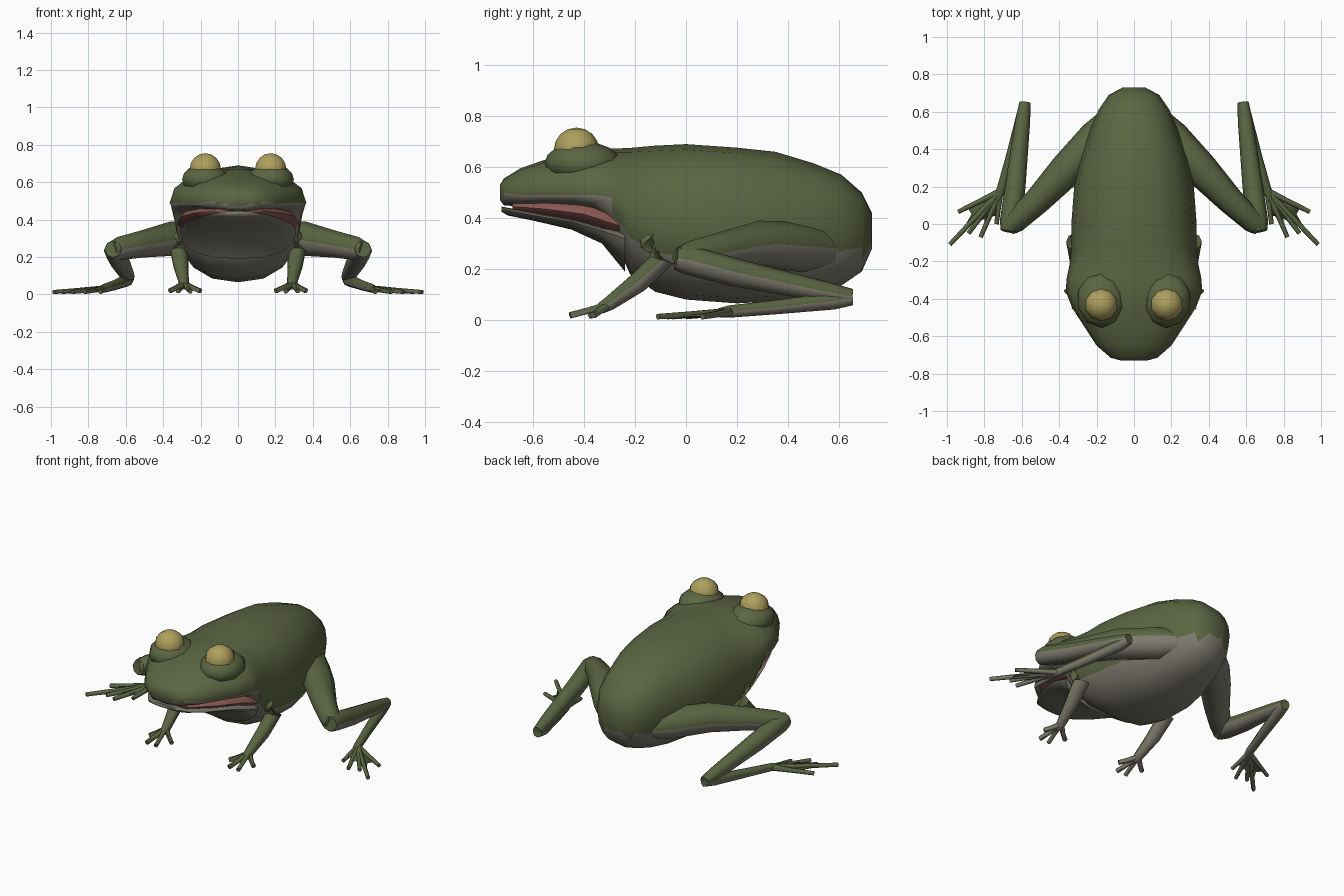
import bpy, bmesh
from math import cos, sin, pi, radians
from mathutils import Vector

if "Cube" in bpy.data.objects:
    bpy.data.objects.remove(bpy.data.objects["Cube"])


def material(name, rgb):
    m = bpy.data.materials.new(name)
    m.diffuse_color = (*rgb, 1)
    m.use_nodes = True
    m.node_tree.nodes["Principled BSDF"].inputs["Base Color"].default_value = m.diffuse_color
    return m


GREEN = material("olive_skin", (0.105, 0.13, 0.055))
PALE = material("pale_belly", (0.21, 0.2, 0.155))
PINK = material("mouth_pink", (0.26, 0.1, 0.085))
GOLD = material("eye_gold", (0.42, 0.35, 0.11))


def finish(name, bm, mats, mirror=False, smooth=40):
    """Turn a bmesh into an object; downward faces take the second material."""
    bmesh.ops.recalc_face_normals(bm, faces=bm.faces)
    bm.normal_update()
    if len(mats) > 1:
        for f in bm.faces:
            f.material_index = int(f.normal.z < -0.3)
    me = bpy.data.meshes.new(name)
    bm.to_mesh(me)
    bm.free()
    ob = bpy.data.objects.new(name, me)
    bpy.context.collection.objects.link(ob)
    for m in mats:
        me.materials.append(m)
    bpy.ops.object.select_all(action='DESELECT')
    ob.select_set(True)
    bpy.context.view_layer.objects.active = ob
    bpy.ops.object.shade_smooth_by_angle(angle=radians(smooth))
    if mirror:
        ob.modifiers.new("mirror", 'MIRROR').use_mirror_merge = False
    return ob


def skin(bm, rings):
    """Bridge rings of points and cap both ends."""
    vs = [[bm.verts.new(p) for p in r] for r in rings]
    n = len(vs[0])
    for a, b in zip(vs, vs[1:]):
        for i in range(n):
            bm.faces.new((a[i], a[(i + 1) % n], b[(i + 1) % n], b[i]))
    bm.faces.new(vs[0])
    bm.faces.new(vs[-1])


def loft(sections, n=16, power=0.88):
    """Sections along y: (y, half width, top z, bottom z, widest z)."""
    bm = bmesh.new()
    rings = []
    for y, w, zt, zb, zc in sections:
        ring = []
        for i in range(n):
            c, s = cos(2 * pi * i / n), sin(2 * pi * i / n)
            x = w * abs(c) ** power * (1 if c > 0 else -1)
            h = zt - zc if s > 0 else zb - zc
            ring.append((x, y, zc + h * abs(s) ** power))
        rings.append(ring)
    skin(bm, rings)
    return bm


def tube(bm, path, n=8):
    """Tapered limb through points (x, y, z, radius)."""
    pts = [Vector(p[:3]) for p in path]
    rings = []
    for i, p in enumerate(pts):
        d = (pts[min(i + 1, len(pts) - 1)] - pts[max(i - 1, 0)]).normalized()
        u = d.cross(Vector((0, 0, 1))).normalized()
        v = u.cross(d)
        r = path[i][3]
        rings.append([p + r * (u * cos(2 * pi * k / n) + v * sin(2 * pi * k / n))
                      for k in range(n)])
    skin(bm, rings)


# Body and upper head in one loft
finish("body", loft([
    (-0.73, 0.07, 0.53, 0.47, 0.50), (-0.715, 0.125, 0.555, 0.45, 0.50),
    (-0.65, 0.20, 0.595, 0.445, 0.49), (-0.55, 0.265, 0.63, 0.445, 0.49),
    (-0.45, 0.33, 0.655, 0.44, 0.49), (-0.36, 0.365, 0.67, 0.42, 0.49),
    (-0.29, 0.36, 0.672, 0.34, 0.48), (-0.22, 0.345, 0.675, 0.18, 0.43),
    (-0.12, 0.335, 0.684, 0.11, 0.38), (0, 0.335, 0.69, 0.08, 0.37),
    (0.2, 0.32, 0.676, 0.065, 0.36), (0.35, 0.285, 0.66, 0.073, 0.36),
    (0.5, 0.235, 0.615, 0.10, 0.37), (0.61, 0.19, 0.57, 0.135, 0.37),
    (0.69, 0.135, 0.50, 0.19, 0.36), (0.73, 0.06, 0.42, 0.28, 0.35)]),
    [GREEN, PALE], smooth=60)

# Lower jaw and the lining between the jaws
finish("lower_jaw", loft([
    (-0.725, 0.08, 0.445, 0.425, 0.437), (-0.70, 0.14, 0.44, 0.41, 0.43),
    (-0.6, 0.21, 0.425, 0.39, 0.41), (-0.45, 0.275, 0.40, 0.355, 0.385),
    (-0.33, 0.31, 0.37, 0.30, 0.35), (-0.24, 0.31, 0.36, 0.19, 0.32)]),
    [PALE], smooth=60)
finish("mouth_lining", loft([
    (-0.68, 0.13, 0.47, 0.425, 0.445), (-0.55, 0.235, 0.48, 0.40, 0.435),
    (-0.4, 0.305, 0.48, 0.37, 0.415), (-0.31, 0.325, 0.46, 0.335, 0.385),
    (-0.26, 0.325, 0.42, 0.33, 0.37)]), [PINK], smooth=60)

# Eyes on raised brow ridges
for name, loc, scale, mat in (
        ("eye", (0.175, -0.43, 0.67), (0.088, 0.088, 0.085), GOLD),
        ("brow_ridge", (0.175, -0.405, 0.615), (0.13, 0.15, 0.085), GREEN)):
    b = bmesh.new()
    bmesh.ops.create_uvsphere(b, u_segments=10, v_segments=8, radius=1)
    bmesh.ops.scale(b, vec=scale, verts=b.verts)
    bmesh.ops.translate(b, vec=loc, verts=b.verts)
    finish(name, b, [mat], mirror=True, smooth=60)

# Front legs with four fingers
b = bmesh.new()
tube(b, [(0.27, -0.19, 0.33, 0.03), (0.305, -0.14, 0.305, 0.043),
         (0.315, -0.095, 0.235, 0.048), (0.305, -0.19, 0.145, 0.04),
         (0.29, -0.30, 0.065, 0.028), (0.288, -0.335, 0.045, 0.022)])
for x, y in ((0.2, -0.375), (0.255, -0.455), (0.32, -0.455), (0.365, -0.365)):
    tube(b, [(0.29, -0.30, 0.06, 0.016), ((0.29 + x) / 2, (y - 0.31) / 2, 0.037, 0.014),
             (x, y, 0.018, 0.014)], 6)
finish("front_leg", b, [GREEN, PALE], mirror=True, smooth=60)

# Hind legs: thigh, shin and long ankle
b = bmesh.new()
tube(b, [(0.10, 0.58, 0.28, 0.07), (0.20, 0.46, 0.285, 0.098),
         (0.36, 0.29, 0.298, 0.092), (0.52, 0.12, 0.268, 0.072),
         (0.64, 0.01, 0.245, 0.062), (0.675, -0.02, 0.24, 0.045)])
finish("thigh", b, [GREEN, PALE], mirror=True, smooth=60)
b = bmesh.new()
tube(b, [(0.668, -0.04, 0.242, 0.045), (0.66, 0.01, 0.235, 0.058),
         (0.635, 0.2, 0.185, 0.055), (0.595, 0.55, 0.11, 0.04),
         (0.583, 0.65, 0.092, 0.03)])
finish("shin", b, [GREEN, PALE], mirror=True, smooth=60)
b = bmesh.new()
tube(b, [(0.582, 0.65, 0.085, 0.028), (0.595, 0.58, 0.075, 0.034),
         (0.66, 0.35, 0.05, 0.028), (0.715, 0.17, 0.033, 0.024),
         (0.73, 0.13, 0.028, 0.018)])
finish("ankle", b, [GREEN, PALE], mirror=True, smooth=60)

# Hind toes and the webbing between them
b = bmesh.new()
base = Vector((0.715, 0.175, 0.032))
tips = [Vector((x, y, 0.013)) for x, y in
        ((0.94, 0.065), (0.985, -0.11), (0.885, -0.05), (0.82, -0.07), (0.735, -0.0))]
for t in tips:
    m = base.lerp(t, 0.5)
    tube(b, [(*base, 0.018), (*m, 0.014), (*t, 0.012)], 6)
finish("hind_toes", b, [GREEN, PALE], mirror=True, smooth=60)
b = bmesh.new()
for s, t in zip(tips, tips[1:]):
    mid = base.lerp((s + t) / 2, 0.62)
    b.faces.new([b.verts.new(p) for p in
                 (base, base.lerp(s, 0.78), mid, base.lerp(t, 0.78))])
web = finish("toe_web", b, [GREEN], mirror=True)
web.modifiers.new("thickness", 'SOLIDIFY').thickness = 0.006
